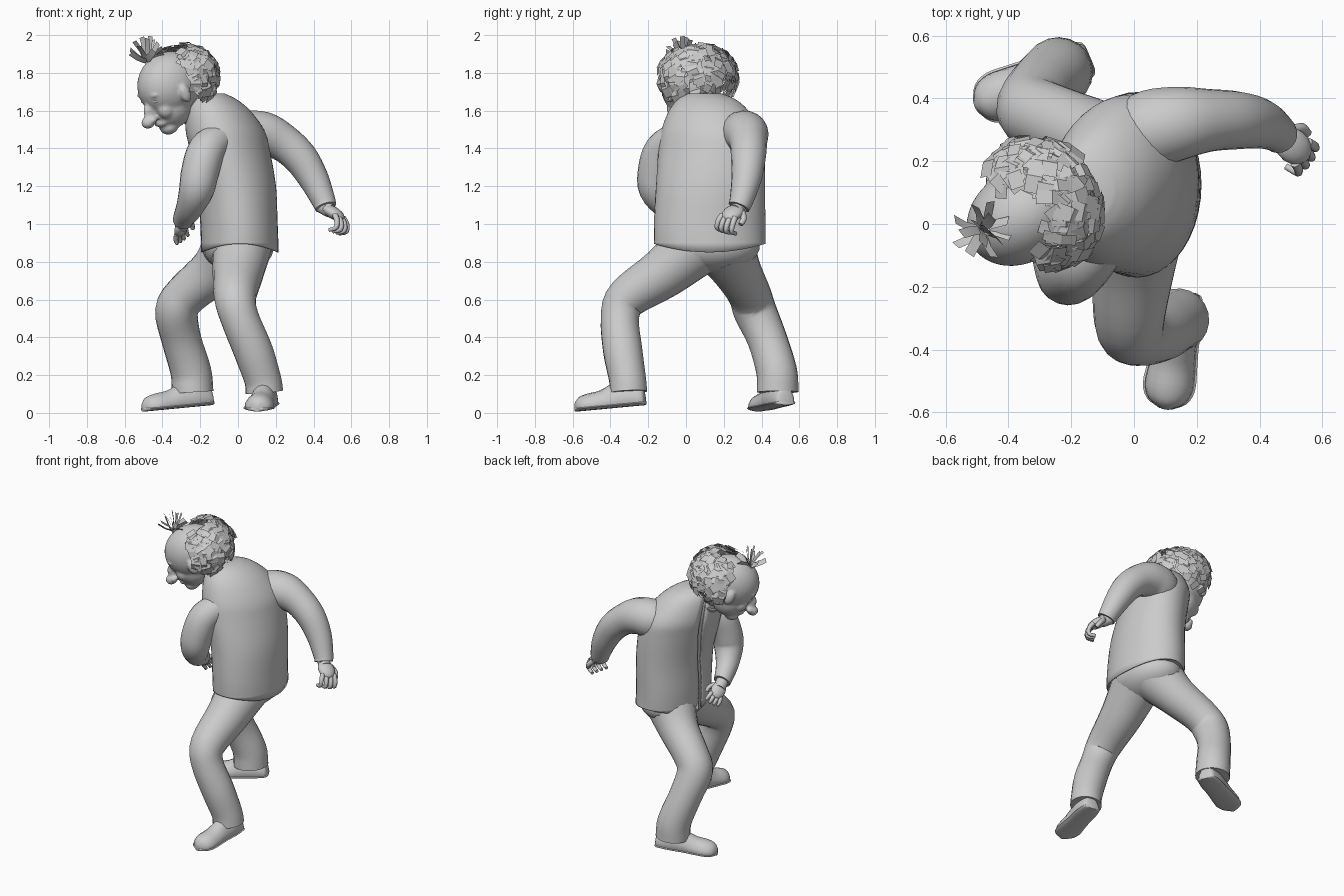
import bpy, bmesh, random
from math import sin, cos, pi, radians
from mathutils import Vector, Matrix

if "Cube" in bpy.data.objects:
    bpy.data.objects.remove(bpy.data.objects["Cube"])

random.seed(4)


def finish(name, bm, angle=50):
    bmesh.ops.recalc_face_normals(bm, faces=bm.faces[:])
    me = bpy.data.meshes.new(name)
    bm.to_mesh(me)
    bm.free()
    me.shade_smooth()
    me.set_sharp_from_angle(angle=radians(angle))
    ob = bpy.data.objects.new(name, me)
    bpy.context.collection.objects.link(ob)
    return ob


def skin(bm, rings, closed=True, caps=(True, True)):
    """Bridge rings of points that all have the same count."""
    rows = [[bm.verts.new(p) for p in r] for r in rings]
    n = len(rows[0])
    for a, b in zip(rows, rows[1:]):
        for i in range(n if closed else n - 1):
            j = (i + 1) % n
            bm.faces.new((a[i], a[j], b[j], b[i]))
    if caps[0]:
        bm.faces.new(rows[0][::-1])
    if caps[1]:
        bm.faces.new(rows[-1])


def spline(pts, steps):
    """Catmull-Rom through points of any size."""
    p = [Vector(q) for q in pts]
    p = [2 * p[0] - p[1]] + p + [2 * p[-1] - p[-2]]
    out = []
    for i in range(1, len(p) - 2):
        a, b, c, d = p[i - 1:i + 3]
        for k in range(steps):
            t = k / steps
            out.append(0.5 * (2 * b + (c - a) * t + (2 * a - 5 * b + 4 * c - d) * t * t
                              + (3 * b - a - 3 * c + d) * t ** 3))
    return out + [p[-2]]


def tube(bm, pts, sides=20, steps=4):
    """Round limb along (x, y, z, radius) points."""
    path = spline(pts, steps)
    pos = [Vector(q[:3]) for q in path]
    u, rings = None, []
    for i, c in enumerate(pos):
        t = (pos[min(i + 1, len(pos) - 1)] - pos[max(i - 1, 0)]).normalized()
        u = t.orthogonal() if u is None else u - t * u.dot(t)
        u.normalize()
        v = t.cross(u)
        r = path[i][3]
        rings.append([c + r * (u * cos(2 * pi * k / sides) + v * sin(2 * pi * k / sides))
                      for k in range(sides)])
    skin(bm, rings)


def limb(name, pts):
    bm = bmesh.new()
    tube(bm, pts)
    return finish(name, bm)


def blob(bm, loc, scale, frame=Matrix(), seg=20):
    m = frame @ Matrix.Translation(loc) @ Matrix.Diagonal((*scale, 1))
    bmesh.ops.create_uvsphere(bm, u_segments=seg, v_segments=seg * 2 // 3, radius=1, matrix=m)


# jacket and shirt: (z, centre x, centre y, radius x, radius y, twist)
body = spline([(.87, .01, .125, .205, .295, 0), (1.0, .005, .125, .205, .295, 0),
               (1.2, -.005, .13, .205, .29, -6), (1.4, -.045, .135, .205, .285, -16),
               (1.5, -.07, .135, .2, .27, -18), (1.6, -.105, .12, .165, .215, -18),
               (1.66, -.13, .11, .12, .155, -15), (1.69, -.14, .1, .07, .09, -10)], 4)


def body_ring(q, angles, s=1, hem=False):
    z, cx, cy, rx, ry, tw = q
    m = Matrix.Rotation(radians(tw), 3, 'Z')
    return [Vector((cx, cy, 0.85 + .045 * sin(a) ** 2 if hem else z))
            + m @ Vector((s * rx * cos(a), s * ry * sin(a), 0)) for a in angles]


gap = radians(3)
arc = [-pi + gap + (2 * pi - 2 * gap) * k / 40 for k in range(41)]
bm = bmesh.new()
skin(bm, [body_ring(q, arc, hem=(i == 0)) for i, q in enumerate(body)], False, (False, True))
jacket = finish("jacket", bm)
sol = jacket.modifiers.new("thickness", 'SOLIDIFY')
sol.thickness = 0.006

full = [2 * pi * k / 32 for k in range(32)]
bm = bmesh.new()
skin(bm, [body_ring(q, full, .97) for q in body[1:-3]])
finish("shirt", bm)

# neck and collar
limb("neck", [(-.12, .1, 1.56, .09), (-.2, .085, 1.62, .085), (-.31, .05, 1.69, .085)])
ring = Matrix.Translation((-.215, .08, 1.61)) @ Matrix.Rotation(radians(-50), 4, 'Y')
bm = bmesh.new()
prof = [(.115, -.05), (.1, .02), (.088, .02), (.1, -.05)]
skin(bm, [[ring @ Vector((r * cos(a), r * sin(a), h)) for a in full] for r, h in prof],
     caps=(False, False))
finish("collar", bm)

# trousers
bm = bmesh.new()
blob(bm, (0, .125, .88), (.19, .265, .14))
tube(bm, [(.02, .05, .88, .16), (0, -.12, .74, .135), (-.015, -.31, .61, .112), (.01, -.35, .5, .102),
          (.08, -.335, .33, .104), (.13, -.31, .18, .098), (.14, -.305, .11, .1)])
tube(bm, [(-.02, .2, .88, .17), (-.13, .27, .75, .13), (-.27, .335, .63, .114), (-.325, .365, .54, .114),
          (-.3, .43, .39, .105), (-.25, .48, .22, .108), (-.24, .485, .11, .11)])
finish("trousers", bm)

# shoes with soles: (along, half width, height)
last = [(0, .035, .06), (.015, .055, .09), (.09, .068, .125), (.17, .068, .115), (.24, .074, .085),
        (.31, .078, .075), (.355, .058, .06), (.38, .015, .03)]


def shoe(name, heel, toe):
    heel, toe = Vector(heel), Vector(toe)
    f = (toe - heel).normalized()
    side = Vector((0, 0, 1)).cross(f).normalized()
    up = f.cross(side)
    k = (toe - heel).length / .38
    path = spline(last, 3)
    for part, grow in ((name, 0), (name + "_sole", 1)):
        rings = []
        for t, w, h in path:
            c = heel + f * (t * k)
            if grow:
                w, h = w + .006, .01
            rings.append([c + side * (w * cos(a)) + up * ((h if sin(a) > 0 else .014) * sin(a))
                          for a in full[::2]])
        bm = bmesh.new()
        skin(bm, rings)
        finish(part, bm, 60)


shoe("left_shoe", (.16, -.215, .055), (.1, -.588, .02))
shoe("right_shoe", (-.14, .53, .055), (-.505, .375, .02))

# sleeves
limb("right_sleeve", [(-.05, .24, 1.45, .09), (.04, .295, 1.47, .125), (.14, .32, 1.475, .118),
                      (.24, .33, 1.43, .1), (.33, .33, 1.35, .092), (.4, .32, 1.24, .08),
                      (.45, .295, 1.13, .064), (.465, .28, 1.09, .058)])
limb("left_sleeve", [(-.09, -.04, 1.46, .085), (-.165, -.12, 1.39, .1), (-.2, -.155, 1.28, .1),
                     (-.22, -.155, 1.18, .093), (-.255, -.09, 1.09, .073), (-.285, -.005, 1.035, .058),
                     (-.29, .02, 1.02, .055)])


# hands
def hand(name, wrist, d, n, flip, curl, size=1.15):
    d = Vector(d).normalized()
    s = Vector(n).cross(d).normalized() * flip
    n = (d.cross(s) * flip).normalized()
    w = Vector(wrist)
    fr = Matrix((d, s, n)).transposed().to_4x4() @ Matrix.Scale(size, 4)
    fr.translation = w
    bm = bmesh.new()
    blob(bm, (.05, 0, 0), (.062, .048, .028), fr, 16)
    tube(bm, [(*(w - d * .03), .042), (*(w + d * .035), .038)], 12, 2)

    def finger(pts, r):
        tube(bm, [(*(fr @ Vector(p)), size * r * (1 - .12 * i)) for i, p in enumerate(pts)], 8, 3)
    for i in range(4):
        y = -.034 + .0225 * i
        ln = (.8, .95, 1, .9)[i]
        finger([(.085, y, 0), (.085 + .035 * ln, y * 1.2, -.012 * curl),
                (.085 + .055 * ln, y * 1.25, -.035 * curl),
                (.085 + (.075 - .04 * curl) * ln, y * 1.25, -.055 * curl)], .0145)
    finger([(.025, .035, -.005), (.055, .06, -.018), (.085, .06, -.03)], .016)
    finish(name, bm)


hand("right_hand", (.465, .28, 1.085), (.65, -.5, -.42), (.45, -.1, .8), 1, 1.3)
hand("left_hand", (-.293, .03, 1.01), (-.1, .75, -.55), (-.7, .3, .6), -1, .45, 1)

# head, leaning forward and looking down
head = (Matrix.Translation((-.36, .025, 1.74)) @ Matrix.Rotation(radians(213), 4, 'Z')
        @ Matrix.Rotation(radians(25), 4, 'Y'))
bm = bmesh.new()
blob(bm, (0, 0, 0), (.185, .148, .172), head, 32)        # cranium
blob(bm, (.045, 0, -.1), (.118, .112, .125), head)       # jaw
blob(bm, (.1, 0, -.2), (.05, .055, .042), head)          # chin
blob(bm, (.135, 0, -.16), (.035, .05, .022), head)       # lips
blob(bm, (.175, 0, -.085), (.04, .024, .055), head)      # nose bridge
blob(bm, (.21, 0, -.125), (.038, .036, .033), head)      # nose tip
for y in (-1, 1):
    blob(bm, (.115, .055 * y, -.095), (.045, .045, .05), head)     # cheek
    blob(bm, (.15, .05 * y, .008), (.025, .042, .014), head)       # brow
    blob(bm, (.19, .028 * y, -.12), (.022, .018, .018), head)      # nostril
    blob(bm, (.02, .15 * y, -.045), (.032, .022, .05), head)       # ear
face = finish("head", bm)
rm = face.modifiers.new("blend", 'REMESH')
rm.mode, rm.voxel_size, rm.use_smooth_shade = 'VOXEL', .009, True
sm = face.modifiers.new("soften", 'SMOOTH')
sm.iterations = 3
bm = bmesh.new()
for y in (-1, 1):
    blob(bm, (.152, .052 * y, -.026), (.018, .022, .015), head, 12)
finish("eyes", bm)


# hair made of flat curved strips
def strip(bm, p, along, out, w, ln, bend):
    side = along.cross(out).normalized() * (w / 2)
    row = [p + along * (ln * t) + out * (bend * (t - t * t)) for t in (0, .5, 1)]
    skin(bm, [[q - side, q + side] for q in row], False, (False, False))


bm = bmesh.new()
for i in range(230):
    az = radians(random.uniform(74, 286))
    el = radians(random.uniform(-40, 55))
    dirn = Vector((cos(az) * cos(el), sin(az) * cos(el), sin(el)))
    r = random.uniform(.93, 1.05)
    p = Vector((dirn.x * .185 * r - .07, dirn.y * .207 * r, dirn.z * .168 * r))
    down = Vector((cos(az) * sin(el), sin(az) * sin(el), -cos(el)))
    round_ = Vector((-sin(az), cos(az), 0)) * random.uniform(-.7, .7)
    along = (down + round_ + dirn * random.uniform(-.2, .35)).normalized()
    strip(bm, p - along * .045, along, dirn, random.uniform(.035, .06), random.uniform(.08, .11), .07)
bm.transform(head)
finish("hair_fringe", bm, 30)

# tuft on the crown
bm = bmesh.new()
base = Vector((-.485, -.02, 1.86))
for i in range(14):
    a = i * 2.4
    lean = .15 + 1.1 * (i / 13)
    d = Vector((cos(a) * lean, sin(a) * lean, 1 - .4 * lean)).normalized()
    strip(bm, base, d, d.orthogonal().normalized(), .035, .14 - .03 * lean, .03)
finish("hair_tuft", bm, 30)
